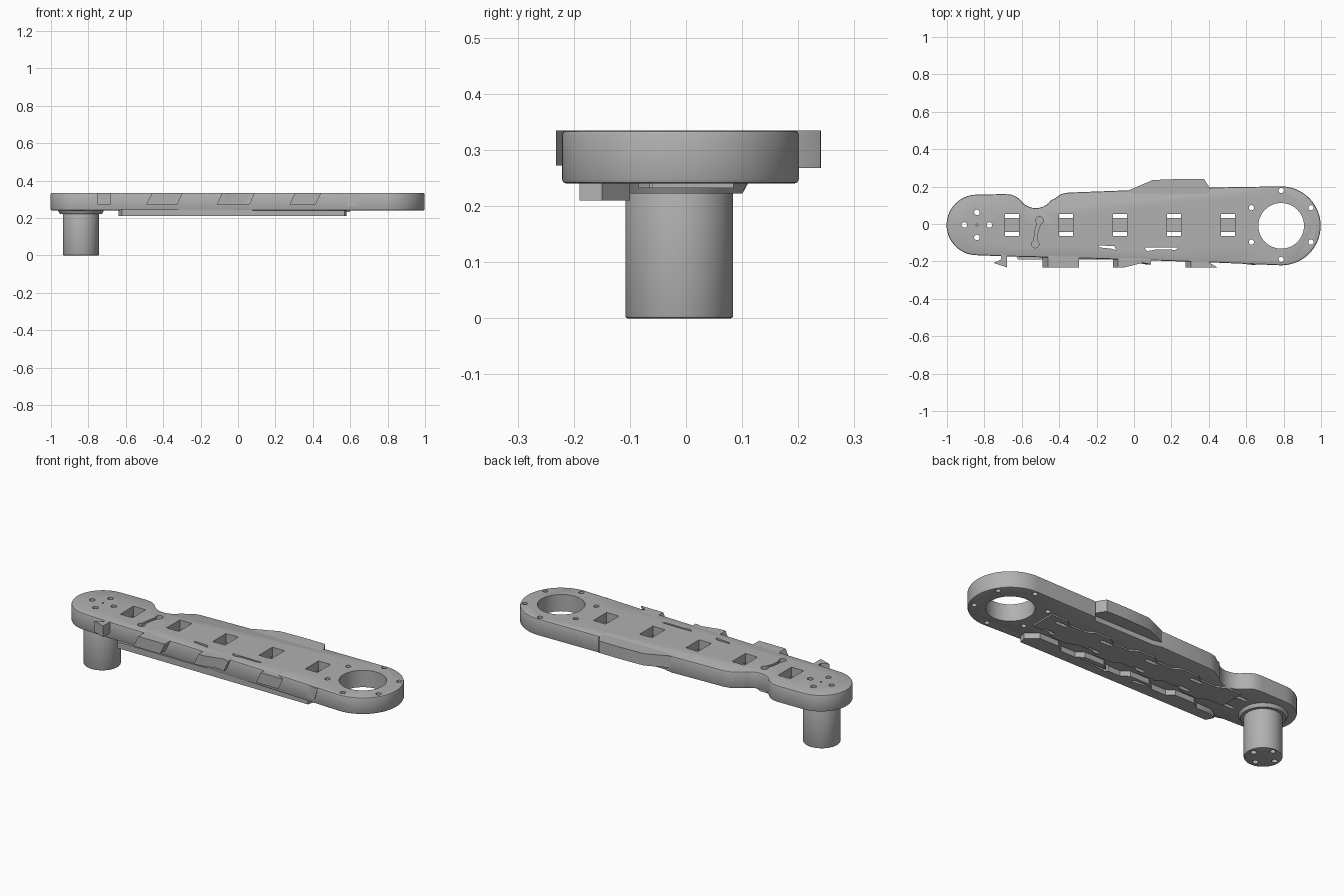
import bpy, bmesh, math
from math import cos, sin, pi, radians

if "Cube" in bpy.data.objects:
    bpy.data.objects.remove(bpy.data.objects["Cube"])

grey = bpy.data.materials.new("satin_grey")
grey.diffuse_color = (0.44, 0.44, 0.44, 1)
grey.use_nodes = True
grey.node_tree.nodes["Principled BSDF"].inputs["Base Color"].default_value = grey.diffuse_color
BOT, TOP = 0.24, 0.335          # plate thickness range
PIVOT, RING = (-0.84, -0.005), (0.787, -0.01)


def arc(c, r, a0, a1, n):
    return [(c[0] + r * cos(radians(a0 + (a1 - a0) * i / n)),
             c[1] + r * sin(radians(a0 + (a1 - a0) * i / n))) for i in range(n + 1)]


def circle(c, r, n=24):
    return arc(c, r, 0, 360, n)[:-1]


def rect(x0, x1, y0, y1):
    return [(x0, y0), (x1, y0), (x1, y1), (x0, y1)]


def add_prism(bm, pts, z0, z1, lean=0.0):
    lo = [bm.verts.new((x - lean, y, z0)) for x, y in pts]
    hi = [bm.verts.new((x, y, z1)) for x, y in pts]
    n = len(pts)
    faces = [bm.faces.new(lo[::-1]), bm.faces.new(hi)]
    for i in range(n):
        j = (i + 1) % n
        faces.append(bm.faces.new((lo[i], lo[j], hi[j], hi[i])))
    bmesh.ops.recalc_face_normals(bm, faces=faces)


def make(name, prisms):
    bm = bmesh.new()
    for p in prisms:
        add_prism(bm, *p)
    me = bpy.data.meshes.new(name)
    bm.to_mesh(me)
    bm.free()
    me.materials.append(grey)
    ob = bpy.data.objects.new(name, me)
    bpy.context.collection.objects.link(ob)
    return ob


def bevel(ob, width, seg=2):
    m = ob.modifiers.new("round", 'BEVEL')
    m.width, m.segments, m.limit_method, m.angle_limit = width, seg, 'ANGLE', radians(60)


def cut(ob, cutter):
    m = ob.modifiers.new("cut", 'BOOLEAN')
    m.operation, m.solver, m.object = 'DIFFERENCE', 'EXACT', cutter


def smooth(ob):
    bpy.ops.object.select_all(action='DESELECT')
    ob.select_set(True)
    bpy.context.view_layer.objects.active = ob
    bpy.ops.object.shade_smooth_by_angle(angle=radians(30))


# Arm plate outline: ring end, back edge with notch, pivot end, front edge
outline = (arc(RING, 0.211, -90, 90, 32)
           + [(0.41, 0.195), (0.39, 0.168), (0.02, 0.168), (-0.03, 0.18), (-0.35, 0.168), (-0.39, 0.16),
              (-0.425, 0.135)]
           + arc((-0.525, 0.185), 0.1, -35, -145, 10)
           + [(-0.625, 0.143), (-0.65, 0.156), (-0.69, 0.16)]
           + arc(PIVOT, 0.162, 90, 270, 28)
           + [(-0.66, -0.174), (-0.3, -0.183), (0.1, -0.195), (0.45, -0.207)])
plate = make("arm_plate", [(outline, BOT, TOP)])
bevel(plate, 0.008)

# Back bulge and front tabs
bulge = make("back_bulge", [([(0.41, 0.15), (0.405, 0.193), (0.375, 0.24), (0.25, 0.241), (0.1, 0.235),
                              (0.03, 0.205), (-0.03, 0.179), (-0.04, 0.15)], 0.268, TOP)])
tabs = make("front_tabs", [
    ([(-0.75, -0.208), (-0.68, -0.232), (-0.68, -0.16), (-0.71, -0.16), (-0.71, -0.19)], 0.272, TOP),
    (rect(-0.46, -0.295, -0.232, -0.16), 0.272, TOP, 0.03),
    ([(-0.085, -0.232), (-0.05, -0.232), (0.05, -0.207), (0.09, -0.216), (0.09, -0.17),
      (-0.085, -0.17)], 0.272, TOP, 0.028),
    ([(0.305, -0.232), (0.445, -0.232), (0.4, -0.205), (0.4, -0.17), (0.305, -0.17)], 0.272, TOP, 0.03),
    ([(0.53, -0.205), (0.65, -0.218), (0.65, -0.19), (0.53, -0.18)], 0.265, TOP - 0.004, 0.02)])

# Lower rail with stepped inner wall
steps = []
for i in range(4):
    x = 0.52 - i * 0.29
    steps += [(x, -0.10), (x - 0.12, -0.10), (x - 0.16, -0.13), (x - 0.25, -0.13)]
rail = make("lower_rail", [([(-0.64, -0.15), (-0.62, -0.19), (0.57, -0.19), (0.58, -0.15)] + steps,
                            0.21, BOT + 0.005)])

# Shallow stepped panel on the underside
upper = []
for i in range(5):
    x = 0.6 - i * 0.28
    upper += [(x, 0.085), (x - 0.1, 0.085), (x - 0.14, 0.06), (x - 0.24, 0.06)]
lower = [(x, y - 0.145) for x, y in upper[::-1]]
panel = make("under_panel", [([p for p in upper if p[0] > -0.66] +
                              [p for p in lower if p[0] > -0.66], BOT - 0.008, BOT + 0.004)])

# Pivot post and its tapered collar
POST = (-0.84, -0.012)
post = make("pivot_post", [(circle(POST, 0.096, 48), 0, BOT + 0.004)])
bevel(post, 0.004)
collar = make("post_collar", [(circle(POST, 0.125, 48), 0.222, BOT + 0.005)])
for v in collar.data.vertices:
    if v.co.z < 0.23:
        v.co.x = POST[0] + (v.co.x - POST[0]) * 0.9
        v.co.y = POST[1] + (v.co.y - POST[1]) * 0.9

# Through cuts: ring bore, bolt holes, window slots, slits
ends = (-0.1, 0.5)
through = [(circle(RING, 0.122, 48), *ends)]
for i in range(6):
    a = radians(30 + 60 * i)
    through.append((circle((0.787 + 0.184 * cos(a), -0.005 + 0.184 * sin(a)), 0.014, 16), *ends))
for i in range(4):
    a = pi / 2 * i
    through.append((circle((PIVOT[0] + 0.067 * cos(a), PIVOT[1] + 0.067 * sin(a)), 0.015, 16), *ends))
windows = [-0.652 + 0.2888 * i for i in range(5)]
for x in windows:
    for y0, y1 in ((-0.064, -0.044), (0.033, 0.053)):
        through.append((rect(x - 0.037, x + 0.037, y0, y1), *ends))
through.append(([(-0.19, -0.115), (-0.185, -0.125), (-0.115, -0.133), (-0.095, -0.142),
                 (-0.105, -0.118)], *ends))
through.append(([(0.055, -0.126), (0.07, -0.145), (0.12, -0.136), (0.22, -0.138), (0.24, -0.127)], *ends))
through_cutter = make("through_cutter", through)

# Pockets: window recesses, dumbbell groove, centre mark
pockets = [(rect(x - 0.038, x + 0.038, -0.065, 0.054), 0.285, 0.5) for x in windows]
groove = (arc((-0.505, 0.02), 0.02, -70, 230, 14) + [(-0.528, -0.03)]
          + arc((-0.528, -0.108), 0.02, 115, 425, 14) + [(-0.513, -0.035)])
pockets += [(groove, 0.3, 0.5), (circle(PIVOT, 0.005, 10), 0.31, 0.5)]
pocket_cutter = make("pocket_cutter", pockets)

parts = (plate, rail, panel, post, collar)
for ob in parts:
    cut(ob, through_cutter)
cut(plate, pocket_cutter)

# Bake the modifiers, then drop the cutters
deps = bpy.context.evaluated_depsgraph_get()
baked = [(ob, bpy.data.meshes.new_from_object(ob.evaluated_get(deps))) for ob in parts]
for ob, me in baked:
    ob.modifiers.clear()
    ob.data = me
for c in (through_cutter, pocket_cutter):
    bpy.data.objects.remove(c)
for ob in parts + (bulge, tabs):
    smooth(ob)
